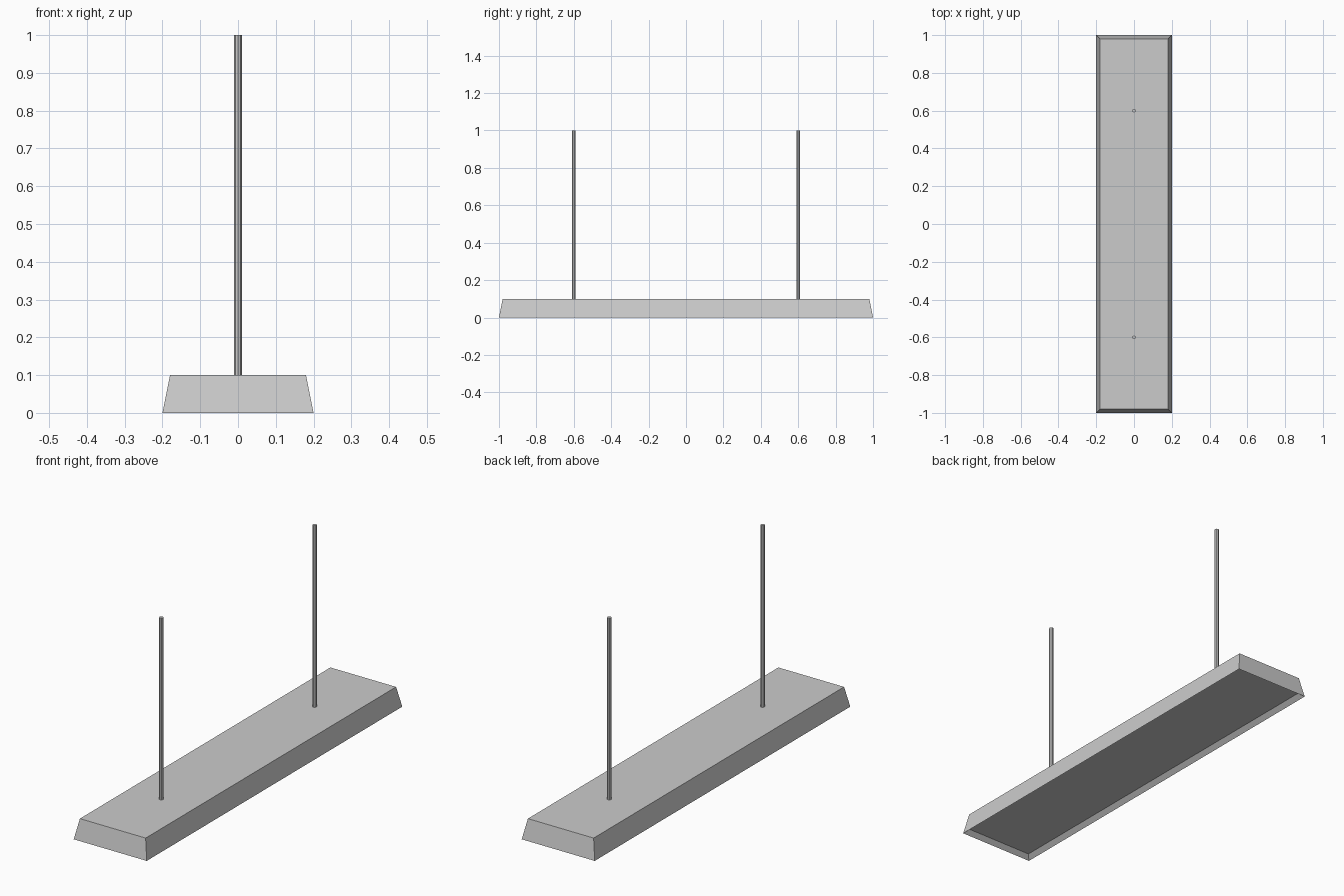
import bpy, bmesh

if "Cube" in bpy.data.objects:
    bpy.data.objects.remove(bpy.data.objects["Cube"])


def finish(bm, name, location=(0, 0, 0)):
    mesh = bpy.data.meshes.new(name)
    bm.to_mesh(mesh)
    bm.free()
    obj = bpy.data.objects.new(name, mesh)
    obj.location = location
    bpy.context.collection.objects.link(obj)
    return obj


# Tapered lamp housing: wide below, slightly narrower on top
bm = bmesh.new()
bmesh.ops.create_cube(bm, size=1)
for v in bm.verts:
    top = v.co.z > 0
    inset = 0.02 if top else 0.0
    v.co.x = (0.2 - inset) * (1 if v.co.x > 0 else -1)
    v.co.y = (1.0 - inset) * (1 if v.co.y > 0 else -1)
    v.co.z = 0.1 if top else 0.0
bm.normal_update()

# Recessed light panel on the underside
panel = min(bm.faces, key=lambda f: f.calc_center_median().z)
bmesh.ops.inset_individual(bm, faces=[panel], thickness=0.03)
bmesh.ops.translate(bm, verts=panel.verts[:], vec=(0, 0, 0.02))
finish(bm, "lamp_housing")

# Two thin hanging rods
for name, y in (("front_rod", -0.6), ("back_rod", 0.6)):
    bm = bmesh.new()
    bmesh.ops.create_cone(bm, cap_ends=True, segments=8,
                          radius1=0.01, radius2=0.01, depth=0.9)
    finish(bm, name, (0, y, 0.55))
